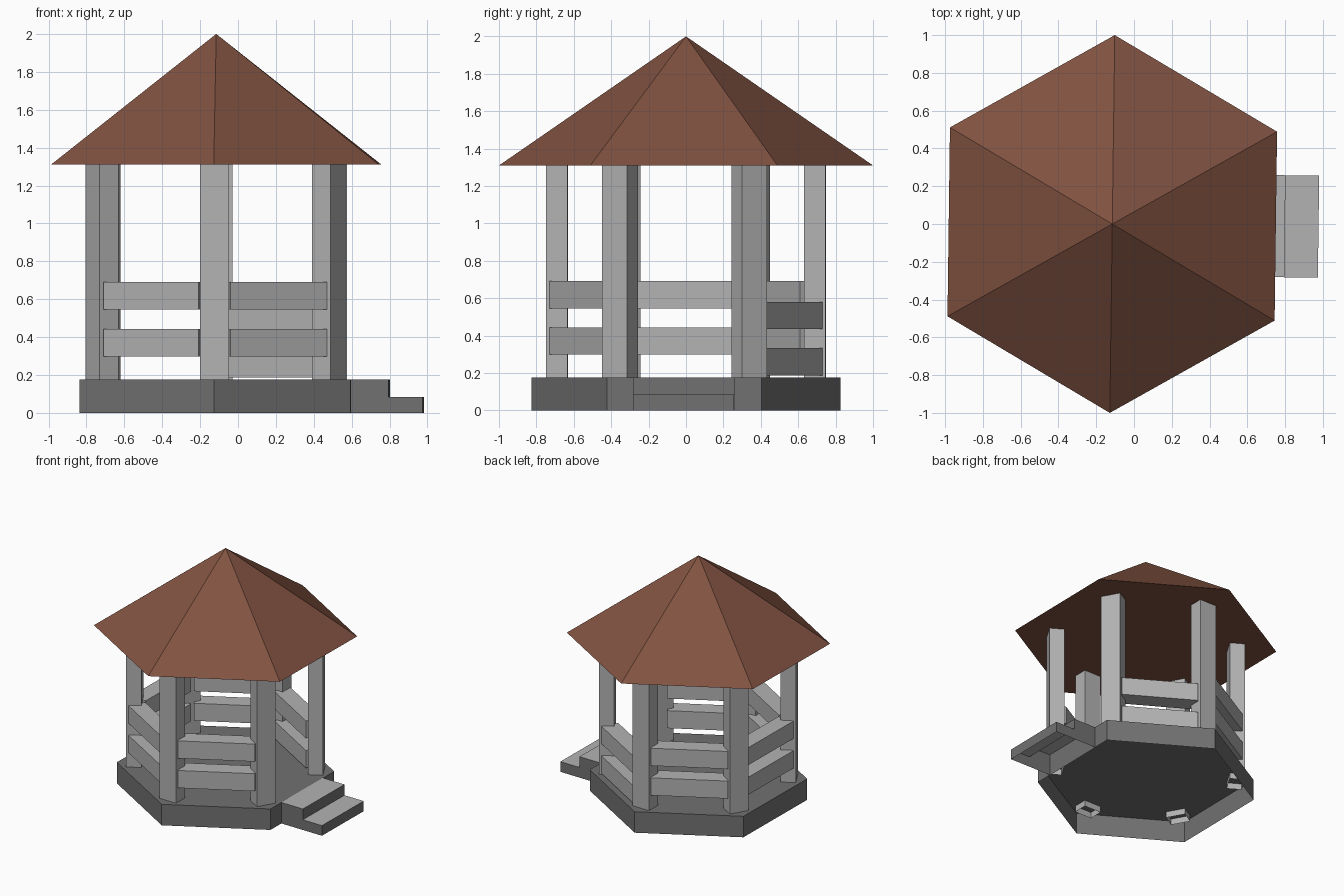
import bpy, bmesh, math
from mathutils import Matrix, Vector

if "Cube" in bpy.data.objects:
    bpy.data.objects.remove(bpy.data.objects["Cube"])

CENTRE = Matrix.Translation((-0.115, 0, 0)) @ Matrix.Rotation(math.radians(-0.75), 4, 'Z')


def material(name, rgb):
    m = bpy.data.materials.new(name)
    m.diffuse_color = (*rgb, 1)
    m.use_nodes = True
    m.node_tree.nodes["Principled BSDF"].inputs["Base Color"].default_value = m.diffuse_color
    return m


LIGHT = material("light_grey", (0.45, 0.45, 0.45))
DARK = material("dark_grey", (0.165, 0.165, 0.165))
BROWN = material("roof_brown", (0.22, 0.085, 0.053))


def finish(name, bm, mats):
    bmesh.ops.recalc_face_normals(bm, faces=bm.faces)
    me = bpy.data.meshes.new(name)
    bm.to_mesh(me)
    bm.free()
    for m in mats:
        me.materials.append(m)
    ob = bpy.data.objects.new(name, me)
    bpy.context.collection.objects.link(ob)
    return ob


def drop_bottom(bm):
    """Remove the downward faces so the part is hollow underneath."""
    bm.normal_update()
    low = [f for f in bm.faces if f.normal.z < -0.9]
    bmesh.ops.delete(bm, geom=low, context='FACES')


def hexagon_part(name, r_low, r_high, z0, z1, mat, hollow=False):
    bm = bmesh.new()
    bmesh.ops.create_cone(bm, cap_ends=True, segments=6, radius1=r_low,
                          radius2=r_high, depth=z1 - z0)
    bmesh.ops.remove_doubles(bm, verts=bm.verts, dist=1e-4)
    # turn so that a corner points to the front and the back
    a = Vector(max(bm.verts, key=lambda v: v.co.x ** 2 + v.co.y ** 2).co)
    turn = math.pi / 2 - math.atan2(a.y, a.x)
    if hollow:
        drop_bottom(bm)
    bm.transform(CENTRE @ Matrix.Translation((0, 0, (z0 + z1) / 2))
                 @ Matrix.Rotation(turn, 4, 'Z'))
    return finish(name, bm, [mat])


def radial_box(name, angle, r, depth, width, z0, z1, mat, hollow=False):
    """Box at distance r from the middle, facing outwards at the angle."""
    bm = bmesh.new()
    bmesh.ops.create_cube(bm, size=1)
    if hollow:
        drop_bottom(bm)
    bm.transform(CENTRE @ Matrix.Rotation(math.radians(angle), 4, 'Z')
                 @ Matrix.Translation((r, 0, (z0 + z1) / 2))
                 @ Matrix.Diagonal((depth, width, z1 - z0, 1)))
    return finish(name, bm, [mat])


# Hollow platform and pyramid roof
hexagon_part("platform", 0.826, 0.826, 0, 0.175, DARK, hollow=True)
hexagon_part("roof", 1.0, 0.0, 1.31, 2.0, BROWN)

# Corner posts, poking slightly through the deck
for i in range(6):
    radial_box(f"post_{i + 1}", 30 + 60 * i, 0.69, 0.115, 0.153, 0.125, 1.31,
               LIGHT, hollow=True)

# Two rails on each side but the entrance; the back right pair hangs lower
for side in (60, 120, 180, 240, 300):
    drop = 0.11 if side == 60 else 0
    for label, z in (("lower", 0.298), ("upper", 0.545)):
        radial_box(f"{label}_rail_{side}", side, 0.604, 0.14, 0.585,
                   z - drop, z - drop + 0.146, LIGHT)

# Entrance steps: stepped profile, hollow below, light treads
profile = [(0.712, 0), (1.092, 0), (1.092, 0.085), (0.914, 0.085),
           (0.914, 0.175), (0.712, 0.175)]
bm = bmesh.new()
face = bm.faces.new([bm.verts.new((x, -0.27, z)) for x, z in profile])
ext = bmesh.ops.extrude_face_region(bm, geom=[face], use_keep_orig=True)
bmesh.ops.translate(bm, vec=(0, 0.54, 0),
                    verts=[v for v in ext["geom"] if isinstance(v, bmesh.types.BMVert)])
bmesh.ops.recalc_face_normals(bm, faces=bm.faces)
drop_bottom(bm)
bm.normal_update()
for f in bm.faces:
    f.material_index = 1 if f.normal.z > 0.9 else 0
bm.transform(CENTRE)
finish("entrance_steps", bm, [DARK, LIGHT])
